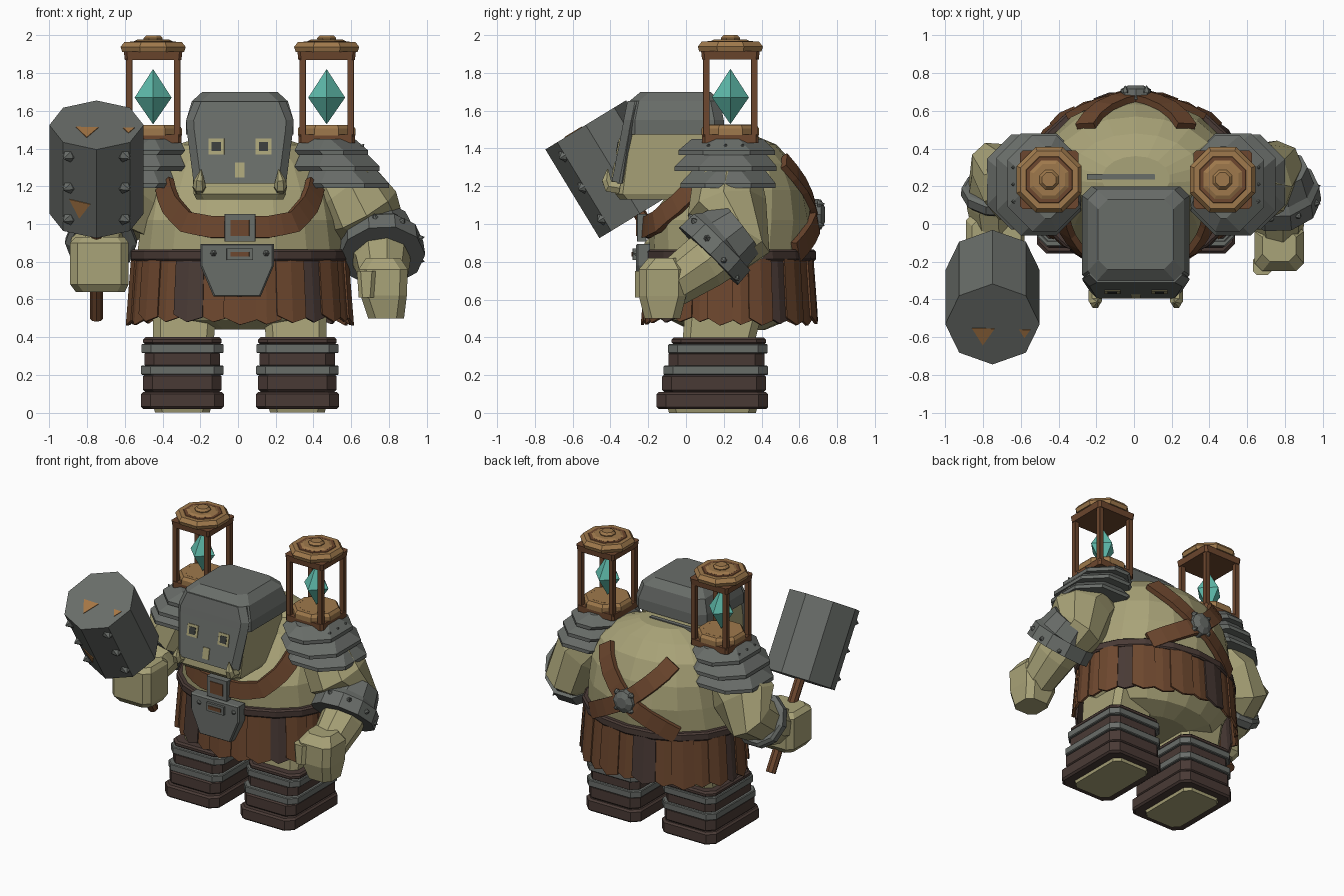
import bpy, bmesh, math, random
from mathutils import Vector

random.seed(4)
cube = bpy.data.objects.get("Cube")
if cube:
    bpy.data.objects.remove(cube, do_unlink=True)

CX = 0.01  # plane of symmetry


def material(name, code):
    rgb = [int(code[i:i + 2], 16) / 255 for i in (0, 2, 4)]
    col = [c / 12.92 if c <= 0.04045 else ((c + 0.055) / 1.055) ** 2.4 for c in rgb] + [1]
    m = bpy.data.materials.new(name)
    m.use_nodes = True
    m.diffuse_color = col
    for node in m.node_tree.nodes:
        if node.type == 'BSDF_PRINCIPLED':
            node.inputs["Base Color"].default_value = col
    return m


skin = material("olive skin", "a9a378")
metal = material("grey iron", "696d69")
leather = material("brown leather", "6d472e")
dark = material("dark leather", "493a35")
wood = material("tan wood", "9f794c")
gem = material("teal crystal", "5fbcac")
rust = material("rust", "a67645")
black = material("eye shadow", "3a3d3b")


def mesh_object(name, verts, faces, *mats):
    me = bpy.data.meshes.new(name)
    me.from_pydata([tuple(v) for v in verts], [], faces)
    bm = bmesh.new()
    bm.from_mesh(me)
    bmesh.ops.recalc_face_normals(bm, faces=bm.faces)
    bm.to_mesh(me)
    bm.free()
    for m in mats:
        me.materials.append(m)
    o = bpy.data.objects.new(name, me)
    bpy.context.scene.collection.objects.link(o)
    return o


def loft(name, rings, mat):
    n = len(rings[0])
    verts = [v for r in rings for v in r]
    faces = [(k * n + i, k * n + (i + 1) % n, (k + 1) * n + (i + 1) % n, (k + 1) * n + i)
             for k in range(len(rings) - 1) for i in range(n)]
    faces += [tuple(range(n)), tuple(range(len(verts) - n, len(verts)))]
    return mesh_object(name, verts, faces, mat)


def block(name, rows, mat, c=0.04):
    """Stack of corner-cut rectangles: (z, x0, x1, y0, y1)."""
    rings = []
    for z, x0, x1, y0, y1 in rows:
        x0, x1 = min(x0, x1), max(x0, x1)
        rings.append([(x0 + c, y0, z), (x1 - c, y0, z), (x1, y0 + c, z), (x1, y1 - c, z),
                      (x1 - c, y1, z), (x0 + c, y1, z), (x0, y1 - c, z), (x0, y0 + c, z)])
    return loft(name, rings, mat)


def box(name, loc, size, mat, tilt=0.0):
    x, y, z = (s / 2 for s in size)
    o = block(name, [(-z, -x, x, -y, y), (z, -x, x, -y, y)], mat, min(x, y) * 0.1)
    o.location = loc
    o.rotation_euler.x = tilt
    return o


def tube(name, pts, mat, n=8, rot=0.0):
    """Faceted tube through (x, y, z, radius) points."""
    ps = [Vector(p[:3]) for p in pts]
    rings = []
    for i, p in enumerate(ps):
        d = (ps[min(i + 1, len(ps) - 1)] - ps[max(i - 1, 0)]).normalized()
        ref = Vector((1, 0, 0)) if abs(d.x) < 0.95 else Vector((0, 1, 0))
        u = (ref - d * ref.dot(d)).normalized()
        v = d.cross(u)
        rings.append([p + pts[i][3] * (u * math.cos(a) + v * math.sin(a))
                      for a in (rot + math.tau * k / n for k in range(n))])
    return loft(name, rings, mat)


def spike(name, p, d, r, h):
    d = d.normalized()
    tube(name, [(*(p - d * 0.01), r), (*p, r), (*(p + d * h), r * 0.05)], metal, 6)


# Torso: (z, half width, front y, back y)
BODY = [(0.44, 0.25, 0.02, 0.42), (0.49, 0.42, -0.08, 0.54), (0.62, 0.52, -0.16, 0.63),
        (0.86, 0.55, -0.19, 0.65), (1.02, 0.53, -0.20, 0.67), (1.18, 0.50, -0.08, 0.635),
        (1.32, 0.44, 0.02, 0.57), (1.42, 0.34, 0.05, 0.48), (1.47, 0.18, 0.12, 0.36)]


def surf(a, z, off=0.0):
    for lo, hi in zip(BODY, BODY[1:]):
        if z <= hi[0]:
            break
    t = (z - lo[0]) / (hi[0] - lo[0])
    rx, f, b = (lo[i] + (hi[i] - lo[i]) * t for i in (1, 2, 3))
    return Vector((CX + (rx + off) * math.cos(a), (f + b) / 2 + ((b - f) / 2 + off) * math.sin(a), z))


def body_ring(z, off=0.0, n=18):
    return [surf(math.tau * (i + 0.5) / n, z, off) for i in range(n)]


loft("torso", [body_ring(r[0]) for r in BODY], skin)
loft("waist_belt", [body_ring(0.805, 0.035), body_ring(0.815, 0.042), body_ring(0.855, 0.038), body_ring(0.865, 0.025)], dark)

# Skirt of overlapping ragged panels
verts, faces, tones = [], [], []
N = 26
for i in range(N):
    out = 0.01 * (i % 2)
    lo = 0.495 + random.uniform(-0.01, 0.015)
    a0, a1 = (math.tau * (i + k) / N for k in (-0.1, 1.1))
    am = (a0 + a1) / 2
    k = len(verts)
    for a, z, r in ((a0, 0.815, 0), (am, 0.815, 0.004), (a1, 0.815, 0),
                    (a1, lo, 0.022), (am, lo - 0.025, 0.032), (a0, lo + 0.015, 0.022)):
        verts.append((CX + (0.56 + r + out) * math.cos(a), 0.235 + (0.425 + r + out) * math.sin(a), z))
    faces += [(k, k + 1, k + 4, k + 5), (k + 1, k + 2, k + 3, k + 4)]
    tones += [1 if i % 5 == 2 else 0] * 2
skirt = mesh_object("skirt", verts, faces, leather, dark)
for p, t in zip(skirt.data.polygons, tones):
    p.material_index = t
thick = skirt.modifiers.new("thickness", 'SOLIDIFY')
thick.thickness, thick.offset = 0.015, 0


def strap(name, path, width):
    """Ribbon laid on the torso through (degrees, z) points."""
    pts = []
    for (a, z), (b, w) in zip(path, path[1:]):
        pts += [surf(math.radians(a + (b - a) * t), z + (w - z) * t, 0.02) for t in (0, 0.5)]
    pts.append(surf(math.radians(path[-1][0]), path[-1][1], 0.02))
    vs = []
    for i, p in enumerate(pts):
        t = pts[min(i + 1, len(pts) - 1)] - pts[max(i - 1, 0)]
        side = (p - Vector((CX, 0.24, 0.95))).cross(t).normalized() * width / 2
        vs += [p + side, p - side]
    o = mesh_object(name, vs, [(2 * i, 2 * i + 1, 2 * i + 3, 2 * i + 2) for i in range(len(pts) - 1)], leather)
    s = o.modifiers.new("thickness", 'SOLIDIFY')
    s.thickness, s.offset = 0.035, 0


half = [(-142, 1.21), (-133, 1.1), (-121, 1.01), (-106, 0.985), (-90, 0.985)]
strap("chest_strap", half + [(-180 - a, z) for a, z in half[-2::-1]], 0.115)
cross = [(53, 1.335), (71, 1.2), (90, 1.05), (108, 0.95), (127, 0.85)]
strap("back_strap_a", cross, 0.115)
strap("back_strap_b", [(180 - a, z) for a, z in cross], 0.115)
tube("back_emblem", [(CX, 0.66, 1.05, 0.085), (CX, 0.715, 1.05, 0.08), (CX, 0.735, 1.05, 0.04)], metal)
for k in range(4):
    a = math.tau * (k + 0.5) / 4
    spike("emblem_stud", Vector((CX + 0.08 * math.cos(a), 0.705, 1.05 + 0.08 * math.sin(a))), Vector((0, 1, 0)), 0.02, 0.03)
box("neck_plate", (-0.07, 0.25, 1.465), (0.36, 0.03, 0.025), metal)

# Buckles and belt plate
box("chest_buckle", (CX, -0.235, 0.98), (0.165, 0.05, 0.145), metal)
box("buckle_centre", (CX, -0.261, 0.98), (0.10, 0.008, 0.085), leather)
outline = [(-0.2, 0.895), (0.19, 0.895), (0.19, 0.78), (0.12, 0.615), (-0.13, 0.615), (-0.2, 0.78)]
loft("belt_plate", [[(x, -0.19, z) for x, z in outline], [(x, -0.255, z) for x, z in outline],
                    [(x * 0.95, -0.265, 0.76 + (z - 0.76) * 0.95) for x, z in outline]], metal)
box("belt_buckle", (CX, -0.27, 0.84), (0.14, 0.025, 0.06), metal)
box("belt_buckle_slot", (CX, -0.284, 0.84), (0.10, 0.008, 0.025), leather)
for s in (-1, 1):
    spike("belt_stud", Vector((CX + s * 0.14, -0.262, 0.845)), Vector((0, -1, 0)), 0.02, 0.02)

# Head, helmet and face mask
block("head", [(1.13, -0.22, 0.24, -0.35, 0.14), (1.16, -0.235, 0.255, -0.375, 0.16),
               (1.5, -0.25, 0.27, -0.33, 0.17)], skin)
block("helmet", [(1.475, -0.275, 0.295, -0.32, 0.2), (1.55, -0.275, 0.295, -0.32, 0.2),
                 (1.65, -0.245, 0.265, -0.30, 0.18), (1.70, -0.19, 0.21, -0.24, 0.13)], metal, 0.05)
block("face_mask", [(1.215, -0.235, 0.255, -0.395, -0.30), (1.50, -0.272, 0.292, -0.339, -0.26),
                    (1.55, -0.275, 0.295, -0.33, -0.25), (1.65, -0.235, 0.255, -0.31, -0.22)], metal)


def face_plate(name, x, z, w, h, mat, lift):
    y = -0.395 + (z - 1.215) * 0.196
    box(name, (x, y - lift, z), (w, 0.008, h), mat, -0.194)


for s in (-1, 1):
    face_plate("eye_opening", CX + s * 0.125, 1.41, 0.085, 0.085, skin, 0.002)
    face_plate("eye", CX + s * 0.125, 1.41, 0.05, 0.05, black, 0.005)
    x = CX + s * 0.215
    tube("tusk", [(x, -0.35, 1.19, 0.035), (x, -0.41, 1.2, 0.035), (x, -0.42, 1.23, 0.028),
                  (x - s * 0.01, -0.415, 1.29, 0.003)], skin, 6)
face_plate("nose_opening", CX, 1.285, 0.05, 0.08, skin, 0.002)

# Parts that repeat on both sides
for s, side in ((1, "left"), (-1, "right")):
    def X(d):
        return CX + s * d

    # Leg and banded boot
    block(side + "_leg", [(0.36, X(0.14), X(0.46), -0.02, 0.36), (0.6, X(0.12), X(0.46), 0, 0.42)], skin)
    block(side + "_sole", [(0, X(0.16), X(0.45), -0.09, 0.37), (0.04, X(0.15), X(0.46), -0.10, 0.38)], skin)
    for z0, z1, w, mat in ((0.02, 0.11, 0.22, dark), (0.11, 0.205, 0.208, dark), (0.24, 0.325, 0.2, dark),
                           (0.36, 0.4, 0.208, dark), (0.2, 0.25, 0.219, metal), (0.315, 0.365, 0.217, metal)):
        f, b = -0.16 + 0.2 * z0 + (0.22 - w), 0.435 - (0.22 - w)
        c = 0.005 if mat == metal else 0.012
        rows = [(z0, w - c), (z0 + c, w), (z1 - c, w), (z1, w - c)]
        block(side + "_boot_section", [(z, X(0.305 - h), X(0.305 + h), f + w - h, b - w + h) for z, h in rows], mat, 0.05)

    # Layered shoulder armour
    for z0, z1, i0, i1, f, b in ((1.365, 1.45, 0.29, 0.68, -0.04, 0.47), (1.28, 1.375, 0.29, 0.74, -0.06, 0.48),
                                 (1.19, 1.29, 0.30, 0.79, -0.03, 0.475)):
        block(side + "_shoulder_plate", [(z0, X(i0 + 0.02), X(i1), f, b), (z0 + 0.025, X(i0), X(i1), f, b),
                                         (z1, X(i0 + 0.03), X(i1 - 0.07), f + 0.07, b - 0.06)], metal, 0.13)
    for y in (0.12, 0.21, 0.3):
        spike(side + "_shoulder_stud", Vector((X(0.645), y, 1.41)), Vector((s, 0, 1)), 0.014, 0.02)
    box(side + "_shoulder_rust", (X(0.5), -0.055, 1.292), (0.06, 0.008, 0.02), rust)

    # Crystal lantern
    cx, cy = X(0.46), 0.235
    block(side + "_lantern_base", [(1.43, cx - 0.15, cx + 0.15, 0.085, 0.385), (1.475, cx - 0.15, cx + 0.15, 0.085, 0.385)], leather, 0.015)
    ring = tube(side + "_lantern_ring", [(cx, cy, 1.47, 0.165), (cx, cy, 1.505, 0.165), (cx, cy, 1.525, 0.15),
                                         (cx, cy, 1.526, 0.122), (cx, cy, 1.48, 0.115)], wood, 8, math.pi / 8)
    ring.data.materials.append(leather)
    ring.data.polygons[-1].material_index = 1
    for px in (-1, 1):
        for py in (-1, 1):
            box(side + "_lantern_post", (cx + px * 0.127, cy + py * 0.127, 1.67), (0.035, 0.035, 0.42), leather)
    block(side + "_lantern_top", [(1.87, cx - 0.15, cx + 0.15, 0.085, 0.385), (1.915, cx - 0.155, cx + 0.155, 0.08, 0.39)], leather, 0.015)
    for name, z0, z1, r0, r1, mat in (("cap", 1.912, 1.965, 0.187, 0.165, wood), ("cap_groove", 1.96, 1.968, 0.135, 0.13, leather),
                                      ("cap_disc", 1.96, 1.978, 0.11, 0.09, wood), ("cap_knob", 1.97, 2.0, 0.055, 0.04, wood)):
        zm = (z0 + z1) / 2
        tube(side + "_lantern_" + name, [(cx, cy, z0, r0 * 0.95), (cx, cy, zm, r0), (cx, cy, z1, r1)], mat, 8, math.pi / 8)
    tube(side + "_crystal", [(cx, cy, 1.53, 0.001), (cx, cy, 1.67, 0.098), (cx, cy, 1.82, 0.001)], gem, 4)

    # Arm
    up = 0.0 if s > 0 else 0.06
    hand = (X(0.76), -0.10, 0.66, 0.12) if s > 0 else (X(0.745), -0.07, 0.79, 0.12)
    tube(side + "_arm", [(X(0.47), 0.22, 1.3, 0.12), (X(0.56), 0.22, 1.19, 0.19), (X(0.64), 0.22, 1.07, 0.215),
                         (X(0.72), 0.28, 0.91 + up, 0.175), (X(0.755), 0.1, 0.8 + up, 0.15), hand], skin, 9)

# Flared spiked bracer on the left arm, narrow band on the right
tube("left_bracer", [(0.75, 0.29, 0.98, 0.17), (0.76, 0.2, 0.91, 0.195),
                     (0.76, 0.19, 0.902, 0.222), (0.765, 0.12, 0.83, 0.228)], metal, 10)
for k in range(5):
    a = math.radians(-60 + 40 * k)
    d = Vector((math.cos(a), -0.6 * math.sin(a), 0.8 * math.sin(a)))
    spike("left_bracer_spike", Vector((0.763, 0.155, 0.866)) + d * 0.215, d, 0.018, 0.025)
tube("right_arm_band", [(-0.725, 0.2, 0.93, 0.17), (-0.725, 0.185, 0.92, 0.19),
                        (-0.727, 0.145, 0.895, 0.19), (-0.727, 0.13, 0.885, 0.165)], metal, 10)

# Fists
block("left_fist", [(0.5, 0.69, 0.88, -0.22, -0.03), (0.62, 0.65, 0.895, -0.25, 0.0),
                    (0.76, 0.64, 0.9, -0.25, 0.0), (0.82, 0.68, 0.86, -0.2, -0.03)], skin)
block("left_thumb", [(0.61, 0.64, 0.72, -0.27, -0.17), (0.75, 0.63, 0.73, -0.27, -0.17)], skin, 0.02)
block("right_fist", [(0.64, -0.86, -0.6, -0.19, 0.03), (0.68, -0.89, -0.58, -0.22, 0.06),
                     (0.9, -0.89, -0.58, -0.22, 0.06), (0.93, -0.86, -0.6, -0.19, 0.03)], skin)

# War hammer leaning forward
axis = Vector((0, -0.52, 0.854))
fwd = Vector((0, -0.854, -0.52))
low = Vector((-0.75, -0.245, 1.055))
top = low + axis * 0.55
tube("hammer_head", [(*low, 0.25), (*top, 0.25)], metal)
tube("hammer_handle", [(*(low - axis * 0.65), 0.035), (*(low + axis * 0.1), 0.035)], leather)
for s in (-1, 1):
    out = Vector((s * 0.64, 0, 0)) + fwd * 0.77
    for t in (0.08, 0.275, 0.47):
        spike("hammer_spike", low + axis * t + out * 0.236, out, 0.038, 0.04)


def rust_patch(p, d, r):
    tube("hammer_rust", [(*(p - d * 0.002), r), (*(p + d * 0.004), r)], rust, 3, 0.5)


rust_patch(top + fwd * 0.06 + Vector((-0.05, 0, 0)), axis, 0.07)
rust_patch(top + fwd * 0.05 + Vector((0.17, 0, 0)), axis, 0.035)
face_dir = (fwd * math.cos(math.pi / 8) + Vector((-math.sin(math.pi / 8), 0, 0))).normalized()
rust_patch(low + axis * 0.17 + face_dir * 0.231, face_dir, 0.07)
